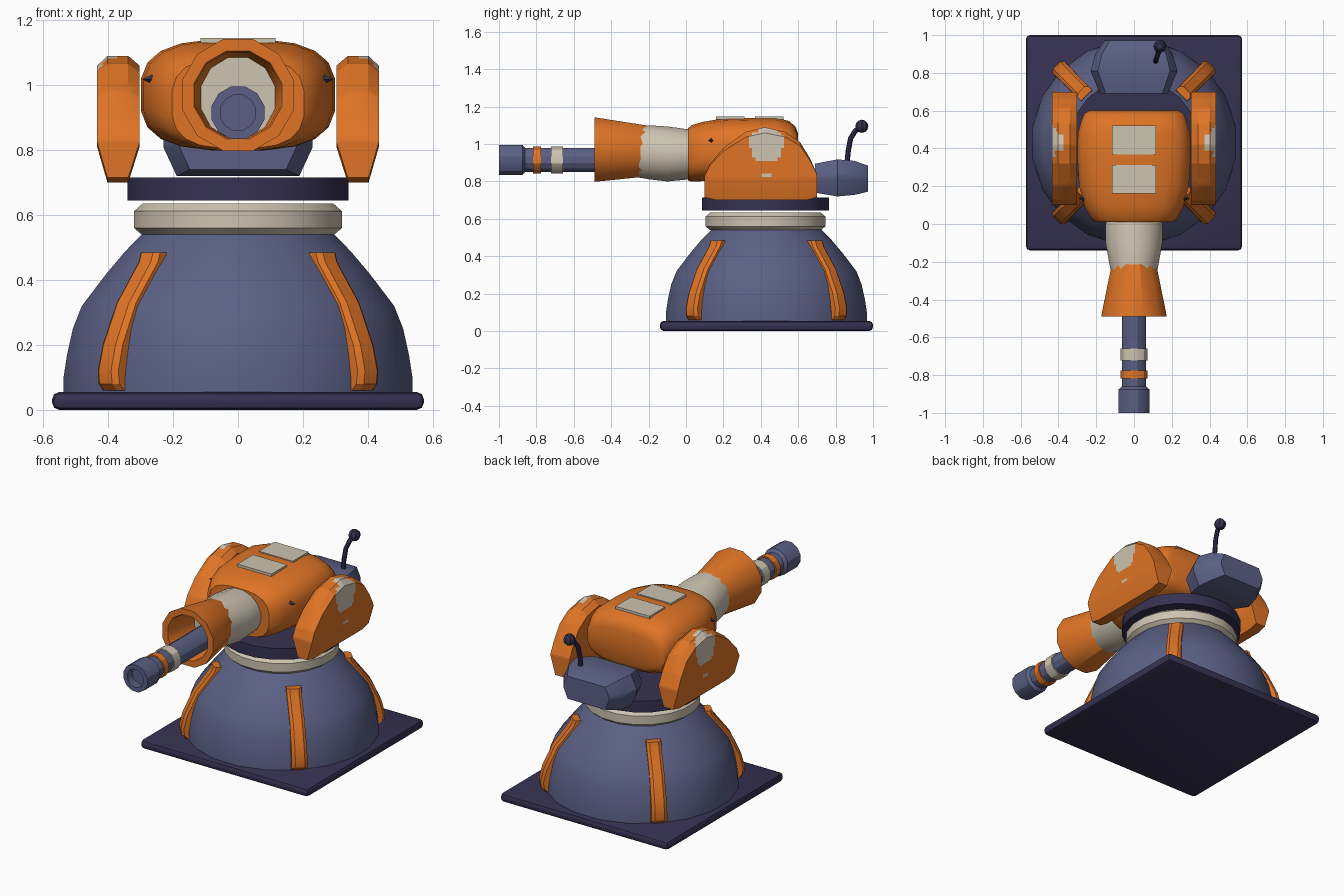
import bpy, bmesh, math
from mathutils import Vector, Matrix

if "Cube" in bpy.data.objects:
    bpy.data.objects.remove(bpy.data.objects["Cube"])


def colour(name, rgb):
    m = bpy.data.materials.new(name)
    m.diffuse_color = (*rgb, 1)
    m.use_nodes = True
    m.node_tree.nodes["Principled BSDF"].inputs["Base Color"].default_value = m.diffuse_color
    return m


ORANGE = colour("orange", (0.74, 0.175, 0.019))
BLUE = colour("slate_blue", (0.105, 0.118, 0.235))
DARK = colour("dark_indigo", (0.036, 0.031, 0.083))
CREAM = colour("cream", (0.61, 0.55, 0.44))
CY = 0.43  # centre of the base along y


def finish(name, bm, mats, angle=30):
    bmesh.ops.recalc_face_normals(bm, faces=bm.faces[:])
    me = bpy.data.meshes.new(name)
    bm.to_mesh(me)
    bm.free()
    for m in mats:
        me.materials.append(m)
    ob = bpy.data.objects.new(name, me)
    bpy.context.collection.objects.link(ob)
    bpy.ops.object.select_all(action='DESELECT')
    ob.select_set(True)
    bpy.context.view_layer.objects.active = ob
    if angle:
        bpy.ops.object.shade_smooth_by_angle(angle=math.radians(angle))
    return ob


def skin(bm, rings):
    """Bridge equal rings of points and cap both ends."""
    vs = [[bm.verts.new(p) for p in r] for r in rings]
    n = len(vs[0])
    for a, b in zip(vs, vs[1:]):
        for i in range(n):
            bm.faces.new((a[i], a[(i + 1) % n], b[(i + 1) % n], b[i]))
    bm.faces.new(vs[0])
    bm.faces.new(vs[-1])


def loft(name, mat, stations, n=16, axis='Y', power=2.0, angle=30):
    """Stations are (position, cross centre, half width, half height)."""
    def shape(v):
        return math.copysign(abs(v) ** (2 / power), v)
    rings = []
    for t, c, rx, ry in stations:
        ring = []
        for i in range(n):
            a = 2 * math.pi * (i + 0.5) / n
            u, v = rx * shape(math.cos(a)), c + ry * shape(math.sin(a))
            ring.append((u, t, v) if axis == 'Y' else (u, v, t))
        rings.append(ring)
    bm = bmesh.new()
    skin(bm, rings)
    return finish(name, bm, [mat], angle)


def turned(name, mat, profile, c, n, axis):
    return loft(name, mat, [(t, c, r, r) for t, r in profile], n, axis)


def box(name, mat, centre, size, bevel=0, segments=2):
    bm = bmesh.new()
    bmesh.ops.create_cube(bm, size=1, matrix=Matrix.Translation(centre) @ Matrix.Diagonal((*size, 1)))
    if bevel:
        bmesh.ops.bevel(bm, geom=bm.edges[:], offset=bevel, segments=segments, profile=0.5, affect='EDGES')
    return finish(name, bm, [mat])


# Base plate, dome, neck ring and collar
box("base_plate", DARK, (0, CY, 0.0275), (1.145, 1.14, 0.055), 0.022)
turned("dome", BLUE, [(0.04, 0.545), (0.10, 0.544), (0.17, 0.533), (0.25, 0.515), (0.32, 0.487),
                      (0.42, 0.41), (0.49, 0.35), (0.545, 0.295)], CY, 20, 'Z')
turned("neck_ring", CREAM, [(0.54, 0.30), (0.56, 0.324), (0.612, 0.324), (0.635, 0.298)], CY - 0.005, 20, 'Z')
turned("collar", DARK, [(0.645, 0.345), (0.715, 0.345)], CY - 0.005, 20, 'Z')

# Four ribs on the diagonals of the dome
outer = [(0.395, 0.485), (0.405, 0.455), (0.50, 0.33), (0.56, 0.20), (0.58, 0.12), (0.575, 0.08), (0.555, 0.06)]
inner = [(0.50, 0.06), (0.50, 0.20), (0.42, 0.33), (0.34, 0.46), (0.355, 0.485)]
for k in range(4):
    bm = bmesh.new()
    prof = outer + inner
    rings = []
    for side, lift in ((-1, 0.014), (-0.6, 0), (0.6, 0), (1, 0.014)):
        ring = []
        for i, (r, z) in enumerate(prof):
            half = 0.042 + 0.016 * max(0, 0.3 - z)
            ring.append((r - (lift if i < len(outer) else 0), side * half, z))
        rings.append(ring)
    skin(bm, rings)
    bm.transform(Matrix.Translation((0, CY, 0)) @ Matrix.Rotation(math.pi / 4 + k * math.pi / 2, 4, 'Z'))
    finish(f"dome_rib_{k + 1}", bm, [ORANGE], 25)

# Turret body
body = [(0.01, 0.945, 0.205, 0.14), (0.03, 0.95, 0.23, 0.152), (0.09, 0.96, 0.262, 0.16),
        (0.20, 0.968, 0.293, 0.17), (0.35, 0.97, 0.302, 0.172), (0.48, 0.97, 0.30, 0.172),
        (0.55, 0.965, 0.28, 0.16), (0.585, 0.96, 0.265, 0.135), (0.60, 0.955, 0.24, 0.10)]
loft("turret_body", ORANGE, body, 20, 'Y', 2.9, 35)
for i, y in enumerate((0.237, 0.445)):
    box(f"roof_panel_{i + 1}", CREAM, (0, y, 1.138), (0.232, 0.152, 0.016))

# Small dark pegs on the body sides
for s in (-1, 1):
    bm = bmesh.new()
    m = Matrix.Translation((s * 0.277, 0.135, 1.018)) @ Matrix.Rotation(s * math.pi / 2, 4, 'Y')
    bmesh.ops.create_cone(bm, cap_ends=True, segments=4, radius1=0.015, radius2=0.002, depth=0.03, matrix=m)
    finish("left_peg" if s < 0 else "right_peg", bm, [DARK], 0)

# Side shields with worn cream patches
shield = [(0.10, 0.715), (0.10, 0.83), (0.125, 0.89), (0.20, 0.98), (0.32, 1.065), (0.42, 1.09), (0.53, 1.065),
          (0.61, 1.01), (0.665, 0.92), (0.70, 0.84), (0.70, 0.715), (0.64, 0.70), (0.16, 0.70)]


def shield_ring(x, edge):
    ring = []
    for y, z in shield:
        if edge:
            z = z + 0.11 if z < 0.72 else z - 0.03 * max(0, (z - 0.83) / 0.26)
        ring.append((x, y, z))
    return ring


for s in (-1, 1):
    bm = bmesh.new()
    skin(bm, [shield_ring(s * x, e) for x, e in ((0.303, 1), (0.338, 0), (0.402, 0), (0.434, 1))])
    cuts = [((0, 0.32 + 0.017 * i, 0), (0, 1, 0)) for i in range(14)]
    cuts += [((0, 0, 0.825 + 0.017 * i), (0, 0, 1)) for i in range(16)]
    cuts += [((s * 0.372, 0, 0), (1, 0, 0))]
    for co, no in cuts:
        bmesh.ops.bisect_plane(bm, geom=bm.verts[:] + bm.edges[:] + bm.faces[:], plane_co=co, plane_no=no)
    for f in bm.faces:
        c = f.calc_center_median()
        dy, dz = c.y - 0.432, c.z - 1.0
        a = math.atan2(dz, dy)
        reach = 0.094 + 0.006 * math.sin(5 * a)
        spot = abs(c.y - 0.435) < 0.025 and abs(c.z - 0.84) < 0.01
        if abs(c.x) > 0.372 and (math.hypot(dy, dz) < reach or spot):
            f.material_index = 1
    finish("left_shield" if s < 0 else "right_shield", bm, [ORANGE, CREAM], 25)

# Gun: sleeve, open flared shroud, barrel with bands and hollow muzzle
loft("gun_sleeve", CREAM, [(0.05, 0.945, 0.145, 0.135), (0.0, 0.945, 0.153, 0.138), (-0.10, 0.947, 0.153, 0.15),
                           (-0.20, 0.956, 0.135, 0.147), (-0.25, 0.96, 0.125, 0.142)], 16)
loft("gun_shroud", ORANGE, [(-0.252, 0.962, 0.118, 0.128), (-0.478, 0.97, 0.135, 0.135), (-0.49, 0.97, 0.14, 0.14),
                            (-0.49, 0.97, 0.178, 0.178), (-0.47, 0.97, 0.176, 0.176),
                            (-0.215, 0.963, 0.122, 0.142), (-0.205, 0.963, 0.118, 0.137)], 12)
bpy.data.objects["gun_shroud"].data.polygons[-2].material_index = 0
loft("shroud_back_wall", CREAM, [(-0.262, 0.962, 0.119, 0.128), (-0.254, 0.962, 0.119, 0.128)], 12)
turned("gun_barrel", BLUE, [(-0.20, 0.066), (-0.90, 0.066)], 0.915, 12, 'Y')
turned("cream_band", CREAM, [(-0.658, 0.074), (-0.722, 0.074)], 0.915, 12, 'Y')
turned("orange_band", ORANGE, [(-0.775, 0.074), (-0.818, 0.074)], 0.915, 12, 'Y')
turned("muzzle", BLUE, [(-0.86, 0.066), (-0.875, 0.084), (-1.0, 0.084), (-1.0, 0.056), (-0.95, 0.056)],
       0.915, 12, 'Y')

# Rear pack
bm = bmesh.new()
rings = []
for y, w, lo, hi in ((0.69, 0.18, 0.74, 0.895), (0.81, 0.23, 0.72, 0.918), (0.90, 0.205, 0.728, 0.91),
                     (0.972, 0.155, 0.745, 0.885)):
    m1, m2 = lo + 0.45 * (hi - lo), lo + 0.6 * (hi - lo)
    rings.append([(-w * 0.82, y, lo), (w * 0.82, y, lo), (w, y, m1), (w, y, m2),
                  (w * 0.83, y, hi), (-w * 0.83, y, hi), (-w, y, m2), (-w, y, m1)])
skin(bm, rings)
finish("rear_pack", bm, [BLUE], 25)

# Antenna with a ball tip
path = [Vector(p) for p in ((0.115, 0.86, 0.89), (0.115, 0.867, 0.96), (0.12, 0.88, 1.03),
                            (0.128, 0.905, 1.07), (0.137, 0.94, 1.095))]
bm = bmesh.new()
rings = []
for i, p in enumerate(path):
    d = (path[min(i + 1, 4)] - path[max(i - 1, 0)]).normalized()
    u = d.cross(Vector((1, 0, 0))).normalized()
    v = d.cross(u)
    rings.append([p + 0.014 * (u * math.cos(a) + v * math.sin(a)) for a in (k * math.pi / 4 for k in range(8))])
skin(bm, rings)
finish("antenna_rod", bm, [DARK], 40)
bm = bmesh.new()
bmesh.ops.create_uvsphere(bm, u_segments=8, v_segments=6, radius=0.035, matrix=Matrix.Translation(path[-1]))
finish("antenna_ball", bm, [DARK], 30)
